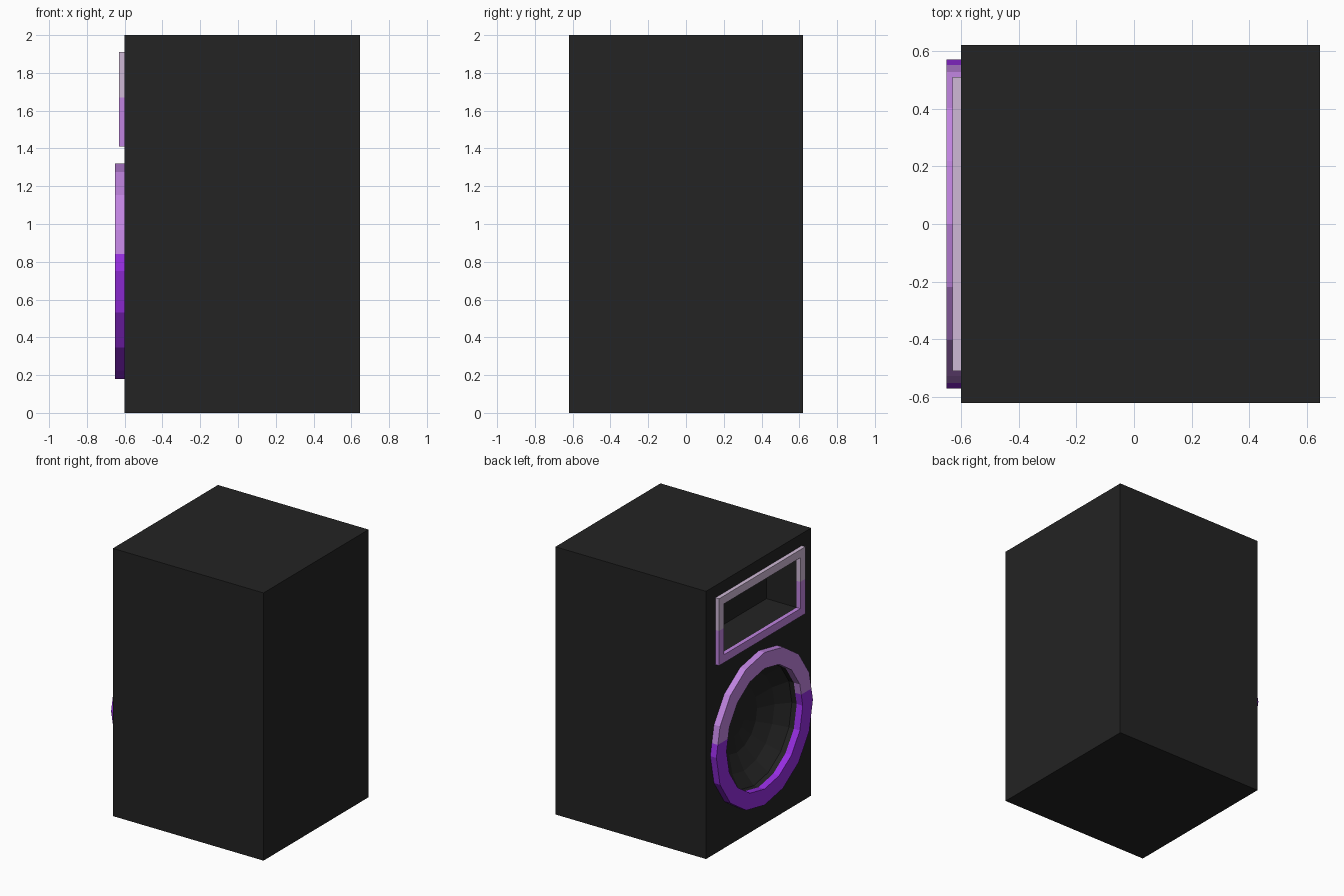
import bpy, bmesh, math
from mathutils import Matrix, Vector

if "Cube" in bpy.data.objects:
    bpy.data.objects.remove(bpy.data.objects["Cube"])

def material(name, rgb):
    m = bpy.data.materials.new(name)
    lin = [((c / 255 + 0.055) / 1.055) ** 2.4 for c in rgb]
    m.diffuse_color = (*lin, 1)
    m.use_nodes = True
    m.node_tree.nodes["Principled BSDF"].inputs["Base Color"].default_value = m.diffuse_color
    return m

BLACK = material("cabinet_black", (35, 35, 35))
PINK = material("pale_lilac", (207, 185, 214))
LILAC = material("light_purple", (192, 132, 224))
PURPLE = material("vivid_purple", (150, 45, 225))

FRONT = -0.6          # x of the baffle face
WOOFER_Z = 0.75

def make_object(name, bm, mats):
    bmesh.ops.recalc_face_normals(bm, faces=bm.faces)
    me = bpy.data.meshes.new(name)
    bm.to_mesh(me)
    bm.free()
    for m in mats:
        me.materials.append(m)
    ob = bpy.data.objects.new(name, me)
    bpy.context.collection.objects.link(ob)
    return ob

def box(name, lo, hi, mats):
    bm = bmesh.new()
    lo, hi = Vector(lo), Vector(hi)
    bmesh.ops.create_cube(bm, size=1, matrix=Matrix.Translation((lo + hi) / 2)
                          @ Matrix.Diagonal((*(hi - lo), 1)))
    return make_object(name, bm, mats)

def circle(r, n=16):
    return [(r * math.cos(2 * math.pi * i / n), WOOFER_Z + r * math.sin(2 * math.pi * i / n))
            for i in range(n)]

def rect(y, z0, z1):
    return [(-y, z0), (y, z0), (y, z1), (-y, z1)]

def loft(bm, loops, closed):
    """Bridge (x, outline) loops; closed wraps round, otherwise cap both ends."""
    rings = [[bm.verts.new((x, y, z)) for y, z in pts] for x, pts in loops]
    n = len(rings[0])
    pairs = list(zip(rings, rings[1:])) + ([(rings[-1], rings[0])] if closed else [])
    for a, b in pairs:
        for i in range(n):
            j = (i + 1) % n
            bm.faces.new((a[i], a[j], b[j], b[i]))
    if not closed:
        bm.faces.new(rings[0])
        bm.faces.new(rings[-1])

def trim(name, outer, inner, depth, split_z, mats):
    """Raised border with one colour above split_z and another below."""
    bm = bmesh.new()
    x0, x1 = FRONT, FRONT - depth
    loft(bm, [(x0, outer), (x1, outer), (x1, inner), (x0, inner)], True)
    bmesh.ops.bisect_plane(bm, geom=bm.verts[:] + bm.edges[:] + bm.faces[:],
                           plane_co=(0, 0, split_z), plane_no=(0, 0, 1))
    for f in bm.faces:
        f.material_index = 0 if f.calc_center_median().z > split_z else 1
    return make_object(name, bm, mats)

# Cabinet
cabinet = box("cabinet", (FRONT, -0.62, 0), (0.645, 0.62, 2), [BLACK])

# Recess cutters: rectangular tweeter pocket and woofer bowl
pocket = box("tweeter_cutter", (FRONT - 0.1, -0.45, 1.47), (FRONT + 0.25, 0.45, 1.85), [BLACK])
bm = bmesh.new()
bowl = [(-0.1, 0.45), (0.04, 0.45), (0.12, 0.36), (0.18, 0.24), (0.2, 0.12)]
loft(bm, [(FRONT + d, circle(r)) for d, r in bowl], False)
bowl_cutter = make_object("woofer_cutter", bm, [BLACK])
for cutter in (pocket, bowl_cutter):
    cutter.hide_render = True
    cutter.hide_viewport = True
    cutter.display_type = 'WIRE'
    mod = cabinet.modifiers.new(cutter.name, 'BOOLEAN')
    mod.operation = 'DIFFERENCE'
    mod.solver = 'EXACT'
    mod.object = cutter

# Coloured borders
trim("tweeter_frame", rect(0.51, 1.41, 1.91), rect(0.45, 1.47, 1.85), 0.03, 1.67, [PINK, LILAC])
trim("woofer_ring", circle(0.57), circle(0.45), 0.05, 0.84, [LILAC, PURPLE])
